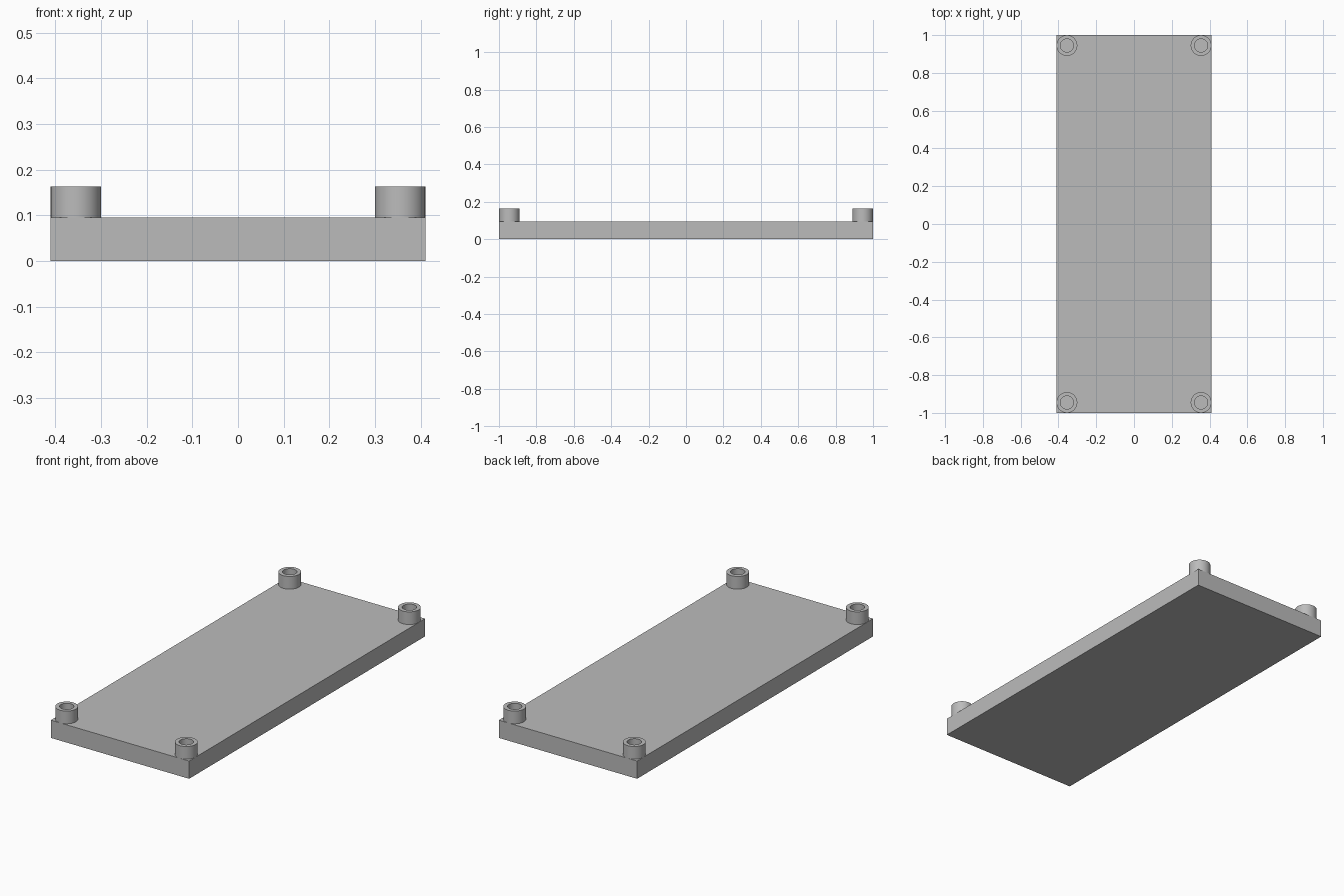
import bpy, bmesh, math

if "Cube" in bpy.data.objects:
    bpy.data.objects.remove(bpy.data.objects["Cube"], do_unlink=True)

HALF_X, HALF_Y = 0.41, 1.0
PLATE_TOP, POST_TOP = 0.095, 0.163
OUTER, INNER = 0.055, 0.035

grey = bpy.data.materials.new("plain grey")
grey.use_nodes = True
colour = (0.5, 0.5, 0.5, 1)
grey.diffuse_color = colour
grey.node_tree.nodes["Principled BSDF"].inputs["Base Color"].default_value = colour


def add_object(name, bm, location):
    bmesh.ops.recalc_face_normals(bm, faces=bm.faces)
    mesh = bpy.data.meshes.new(name)
    bm.to_mesh(mesh)
    bm.free()
    mesh.materials.append(grey)
    obj = bpy.data.objects.new(name, mesh)
    obj.location = location
    bpy.context.collection.objects.link(obj)
    return obj


# Flat base plate
bm = bmesh.new()
bmesh.ops.create_cube(bm, size=1)
bmesh.ops.scale(bm, vec=(2 * HALF_X, 2 * HALF_Y, PLATE_TOP), verts=bm.verts)
add_object("base_plate", bm, (0, 0, PLATE_TOP / 2))


# Hollow corner post, a rectangular section spun round its axis
def add_post(name, x, y):
    bm = bmesh.new()
    height = POST_TOP - PLATE_TOP
    section = [(INNER, 0), (OUTER, 0), (OUTER, height), (INNER, height)]
    verts = [bm.verts.new((r, 0, z)) for r, z in section]
    edges = [bm.edges.new((verts[i - 1], verts[i])) for i in range(len(verts))]
    bmesh.ops.spin(bm, geom=verts + edges, cent=(0, 0, 0), axis=(0, 0, 1),
                   angle=math.tau, steps=64, use_merge=True)
    bmesh.ops.remove_doubles(bm, verts=bm.verts, dist=0.0001)
    post = add_object(name, bm, (x, y, PLATE_TOP))
    bpy.ops.object.select_all(action="DESELECT")
    post.select_set(True)
    bpy.context.view_layer.objects.active = post
    bpy.ops.object.shade_smooth_by_angle(angle=math.radians(30))


for side, sx in (("left", 1), ("right", -1)):
    for end, sy in (("front", -1), ("back", 1)):
        add_post(f"{end}_{side}_post", sx * (HALF_X - OUTER), sy * (HALF_Y - OUTER))
